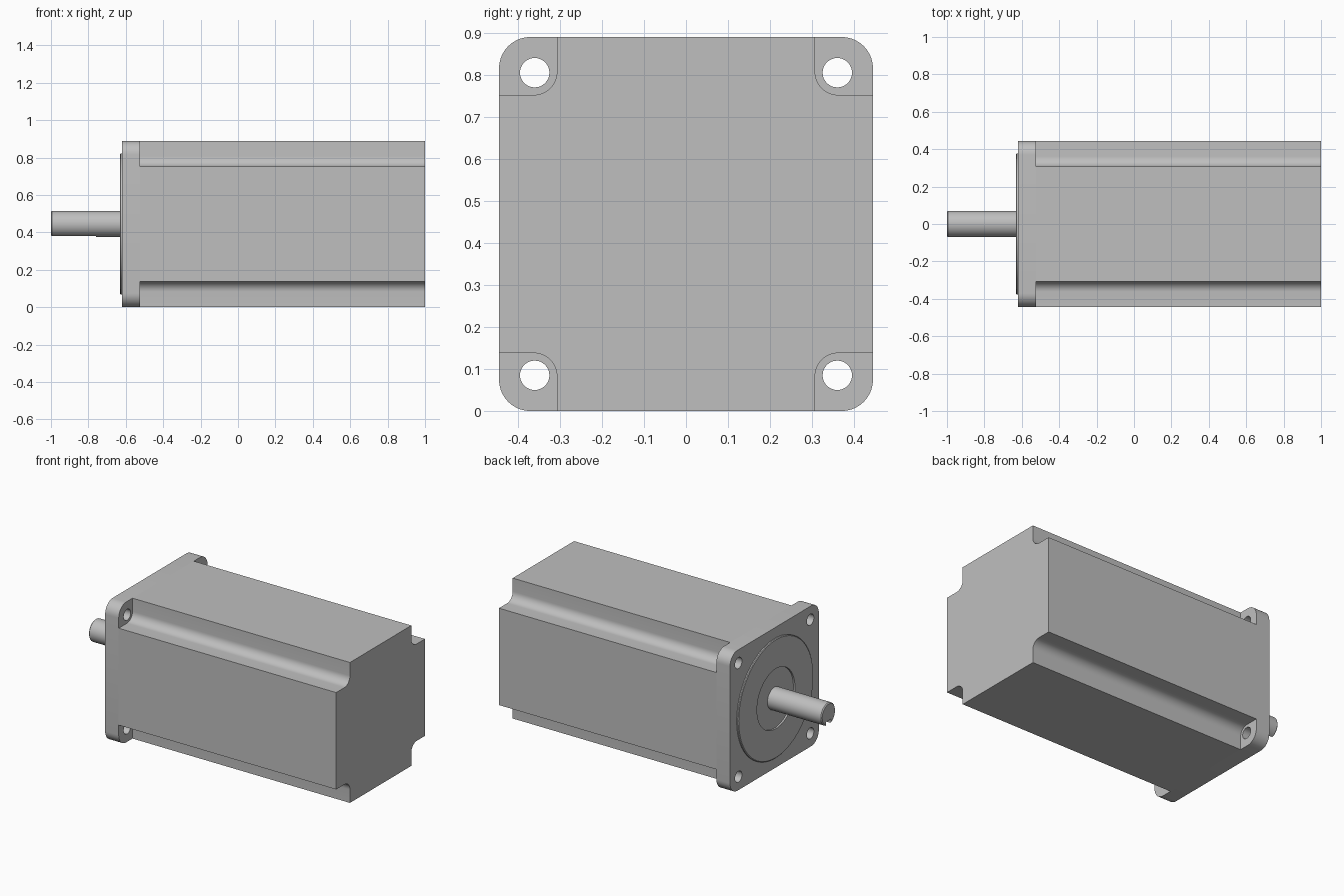
import bpy, bmesh
from math import cos, sin, pi, radians
from mathutils import Vector, Matrix

default = bpy.data.objects.get("Cube")
if default:
    bpy.data.objects.remove(default, do_unlink=True)

HALF = 0.445      # half width of the square section, also the axis height
HOLE = 0.36       # mounting hole offset from the axis

metal = bpy.data.materials.new("grey metal")
metal.use_nodes = True
grey = (0.52, 0.52, 0.52, 1)
metal.diffuse_color = grey
metal.node_tree.nodes["Principled BSDF"].inputs["Base Color"].default_value = grey


def finish(name, bm):
    """Turn a bmesh into a shaded object whose axis lies at z = HALF."""
    bmesh.ops.remove_doubles(bm, verts=bm.verts, dist=1e-5)
    bmesh.ops.recalc_face_normals(bm, faces=bm.faces)
    bmesh.ops.translate(bm, verts=bm.verts, vec=(0, 0, HALF))
    mesh = bpy.data.meshes.new(name)
    bm.to_mesh(mesh)
    bm.free()
    mesh.materials.append(metal)
    obj = bpy.data.objects.new(name, mesh)
    bpy.context.collection.objects.link(obj)
    return obj


def prism(name, outline, x0, x1):
    """Extrude a (y, z) outline along x."""
    bm = bmesh.new()
    face = bm.faces.new([bm.verts.new((x0, y, z)) for y, z in outline])
    out = bmesh.ops.extrude_face_region(bm, geom=[face])
    verts = [g for g in out["geom"] if isinstance(g, bmesh.types.BMVert)]
    bmesh.ops.translate(bm, verts=verts, vec=(x1 - x0, 0, 0))
    return finish(name, bm)


def lathe(name, profile, closed=False, steps=64):
    """Spin an (x, radius) profile around the x axis."""
    bm = bmesh.new()
    verts = [bm.verts.new((x, r, 0)) for x, r in profile]
    edges = [bm.edges.new(pair) for pair in zip(verts, verts[1:])]
    if closed:
        edges.append(bm.edges.new((verts[-1], verts[0])))
    bmesh.ops.spin(bm, geom=verts + edges, axis=(1, 0, 0), cent=(0, 0, 0),
                   angle=2 * pi, steps=steps)
    return finish(name, bm)


def arc(centre, radius, a0, a1, steps=10):
    angles = [radians(a0 + (a1 - a0) * i / steps) for i in range(steps + 1)]
    return [(centre + radius * cos(a), centre + radius * sin(a)) for a in angles]


def four_corners(corner):
    """Repeat one corner's points around the square."""
    points = []
    for k in range(4):
        turn = Matrix.Rotation(k * pi / 2, 2)
        points += [tuple(turn @ Vector(p)) for p in corner]
    return points


def cut(target, cutter):
    mod = target.modifiers.new("cut", 'BOOLEAN')
    mod.operation = 'DIFFERENCE'
    mod.solver = 'EXACT'
    mod.object = cutter
    bpy.context.view_layer.objects.active = target
    bpy.ops.object.modifier_apply(modifier=mod.name)
    bpy.data.objects.remove(cutter, do_unlink=True)


# Long housing with a rounded notch along each corner
notch = 0.307
notch_corner = [(HALF, notch)] + arc(notch + 0.055, 0.055, 270, 180) + [(notch, HALF)]
housing = prism("housing", four_corners(notch_corner), -0.525, 1.0)

# Mounting flange with four through holes
flange = prism("mounting_flange", four_corners(arc(HALF - 0.075, 0.075, 0, 90)), -0.62, -0.525)
for y, z in four_corners([(HOLE, HOLE)]):
    drill = lathe("drill", [(-0.7, 0), (-0.7, 0.035), (-0.4, 0.035), (-0.4, 0)], steps=32)
    drill.location = (0, y, z)
    drill.hide_render = True
    bpy.context.view_layer.update()
    cut(flange, drill)

# Raised centring ring around a shallow recess
ring = lathe("centring_ring", [(-0.62, 0.19), (-0.631, 0.19), (-0.631, 0.373),
                               (-0.627, 0.378), (-0.62, 0.378)], closed=True, steps=96)

# Shaft with a chamfered tip and a keyway underneath
shaft = lathe("shaft", [(-0.62, 0), (-0.62, 0.07), (-0.994, 0.07), (-1.0, 0.064), (-1.0, 0)])
slot = [(-0.025, -0.1), (0.025, -0.1), (0.025, -0.04), (-0.025, -0.04)]
keyway = prism("keyway_cutter", slot, -1.1, -0.76)
keyway.hide_render = True
cut(shaft, keyway)

# Smooth the round surfaces and keep the edges sharp
bpy.ops.object.select_all(action='DESELECT')
for obj in (housing, flange, ring, shaft):
    obj.select_set(True)
bpy.context.view_layer.objects.active = housing
bpy.ops.object.shade_smooth_by_angle(angle=radians(30))
